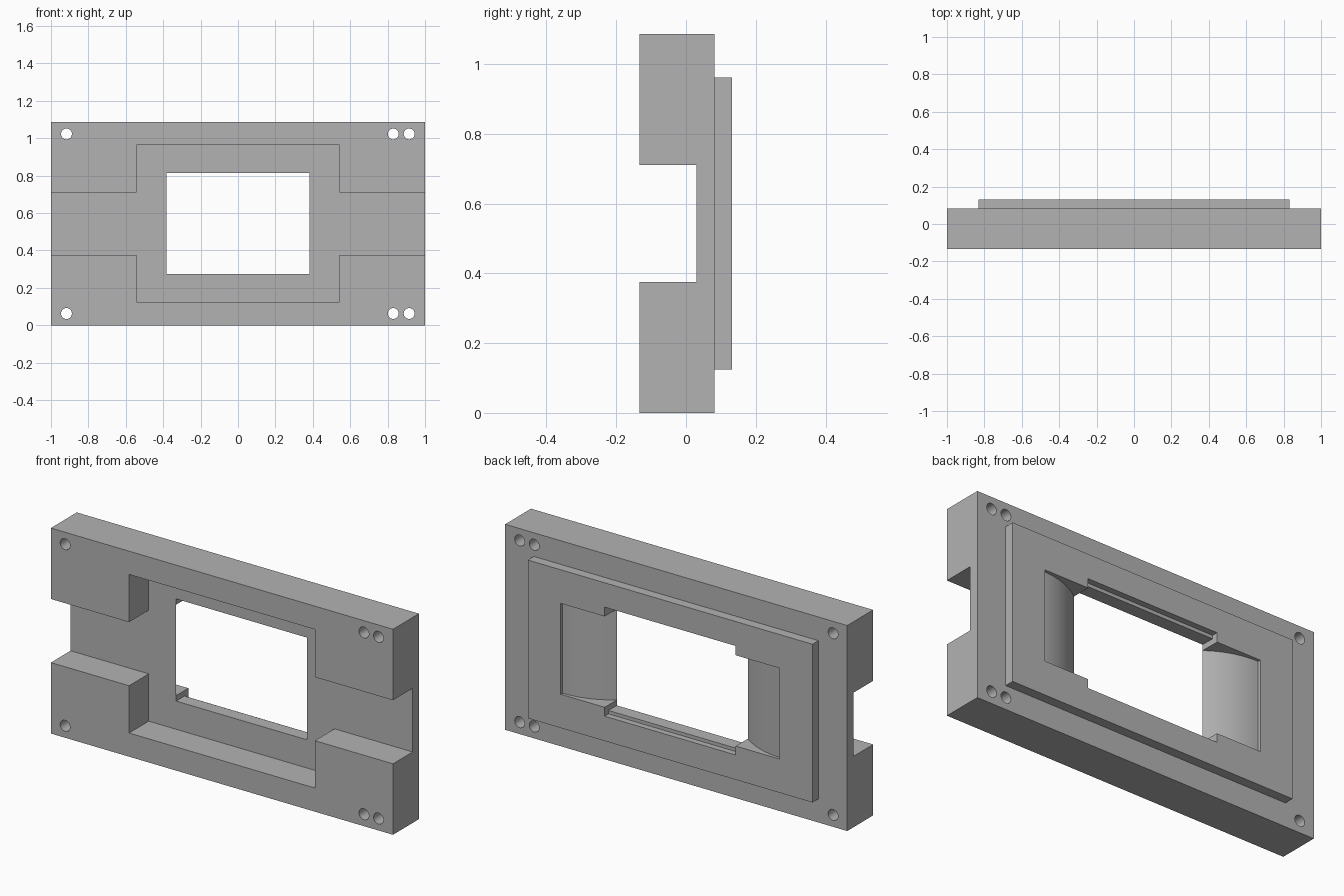
import bpy, bmesh, math
from mathutils import Vector

cube = bpy.data.objects.get("Cube")
if cube:
    bpy.data.objects.remove(cube, do_unlink=True)

grey = bpy.data.materials.new("plain_grey")
grey.use_nodes = True
grey.diffuse_color = (0.45, 0.45, 0.45, 1)
grey.node_tree.nodes["Principled BSDF"].inputs["Base Color"].default_value = (0.45, 0.45, 0.45, 1)


def prism(name, outline, start, sweep):
    """Extrude a closed outline of 3D points along a sweep vector."""
    bm = bmesh.new()
    face = bm.faces.new([bm.verts.new(Vector(p) + Vector(start)) for p in outline])
    ext = bmesh.ops.extrude_face_region(bm, geom=[face])
    moved = [v for v in ext["geom"] if isinstance(v, bmesh.types.BMVert)]
    bmesh.ops.translate(bm, verts=moved, vec=Vector(sweep))
    bmesh.ops.recalc_face_normals(bm, faces=bm.faces)
    mesh = bpy.data.meshes.new(name)
    bm.to_mesh(mesh)
    bm.free()
    mesh.materials.append(grey)
    obj = bpy.data.objects.new(name, mesh)
    bpy.context.collection.objects.link(obj)
    return obj


def box(name, x, y, z):
    outline = [(x[0], 0, z[0]), (x[1], 0, z[0]), (x[1], 0, z[1]), (x[0], 0, z[1])]
    return prism(name, outline, (0, y[0], 0), (0, y[1] - y[0], 0))


def combine(target, tool, operation):
    mod = target.modifiers.new(tool.name, "BOOLEAN")
    mod.operation = operation
    mod.solver = "EXACT"
    mod.object = tool
    bpy.context.view_layer.objects.active = target
    bpy.ops.object.modifier_apply(modifier=mod.name)
    bpy.data.objects.remove(tool, do_unlink=True)


HEIGHT, MID = 1.086, 0.543
FRONT, BACK, PLATE, FLOOR = -0.134, 0.082, 0.132, 0.03
WIN = 0.383

# Thick block with the raised plate on its back
frame = box("mounting_frame", (-1, 1), (FRONT, BACK), (0, HEIGHT))
combine(frame, box("back_plate", (-0.832, 0.832), (0.06, PLATE), (0.125, 0.961)), "UNION")

# Front recess: full-width channel and taller centre pocket
combine(frame, box("channel", (-1.2, 1.2), (-0.3, FLOOR), (0.375, 0.711)), "DIFFERENCE")
combine(frame, box("pocket", (-0.543, 0.543), (-0.3, FLOOR), (0.125, 0.963)), "DIFFERENCE")

# Through window and shallow step around it at the back
combine(frame, box("window", (-WIN, WIN), (-0.4, 0.4), (0.274, 0.814)), "DIFFERENCE")
combine(frame, box("window_step", (-WIN, WIN), (0.1, 0.4), (0.256, 0.832)), "DIFFERENCE")

# Curved flares on either side of the window
OUTER, RIM = 0.64, 0.117
run, drop = OUTER - WIN, RIM - FLOOR
radius = (run ** 2 + drop ** 2) / (2 * drop)
sweep = math.asin(run / radius)
for side in (-1, 1):
    arc = []
    for i in range(17):
        a = sweep * (1 - i / 16)
        arc.append((OUTER - radius * math.sin(a), RIM - radius * (1 - math.cos(a))))
    shape = [(0.3, 0.02), (0.37, 0.02)] + arc + [(OUTER, 0.3), (0.3, 0.3)]
    outline = [(side * x, y, 0) for x, y in shape]
    combine(frame, prism("flare", outline, (0, 0, MID - 0.24), (0, 0, 0.48)), "DIFFERENCE")

# Screw holes near the corners
for x in (-0.917, 0.83, 0.915):
    for z in (MID - 0.48, MID + 0.48):
        ring = [(0.029 * math.cos(math.tau * i / 32), 0, 0.029 * math.sin(math.tau * i / 32))
                for i in range(32)]
        combine(frame, prism("hole", ring, (x, -0.4, z), (0, 0.8, 0)), "DIFFERENCE")

# Single colour, smooth curves with crisp edges
frame.data.materials.clear()
frame.data.materials.append(grey)
for poly in frame.data.polygons:
    poly.material_index = 0
bpy.ops.object.select_all(action="DESELECT")
frame.select_set(True)
bpy.context.view_layer.objects.active = frame
bpy.ops.object.shade_smooth_by_angle(angle=math.radians(30))
